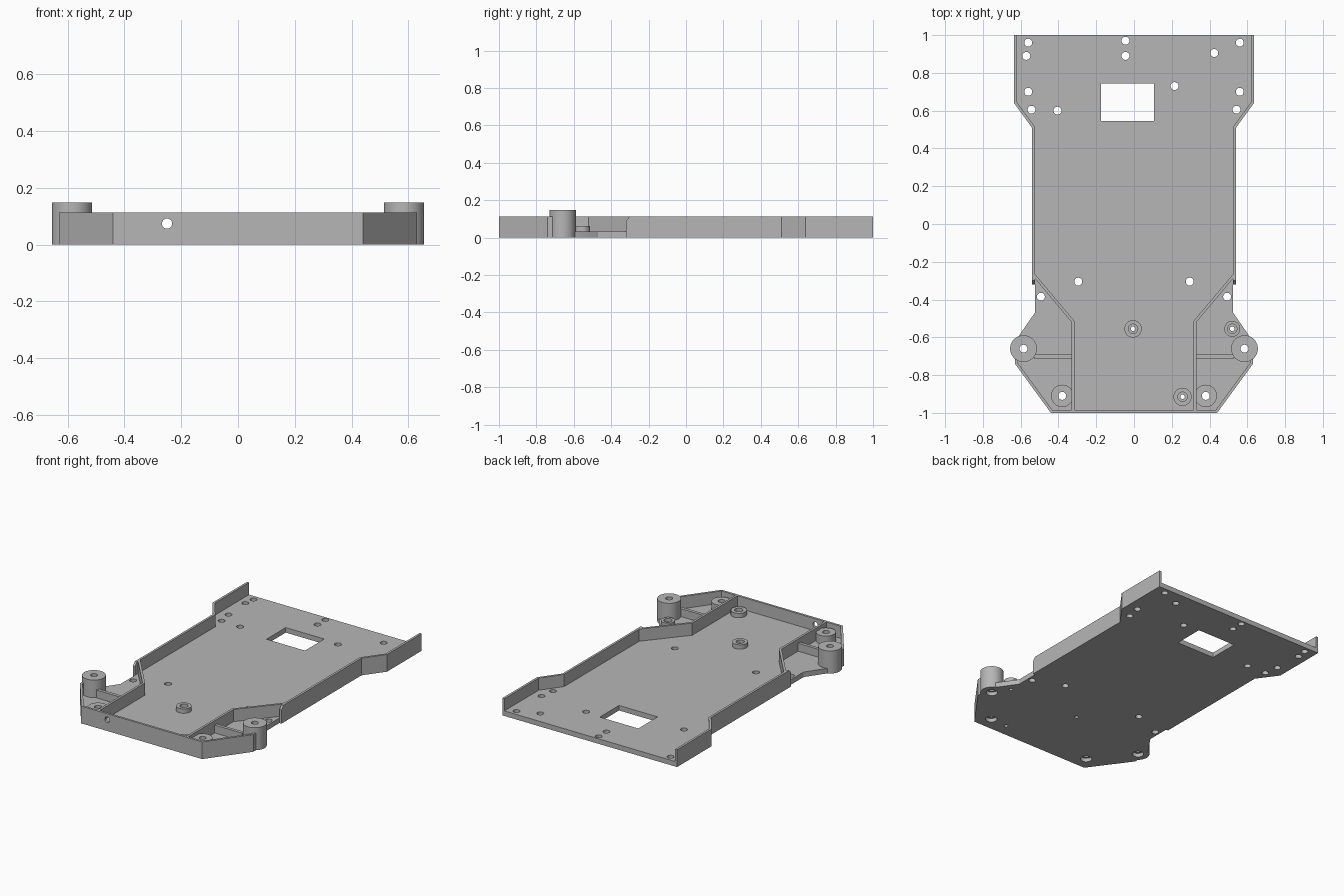
import bpy, bmesh, math
from mathutils import Matrix, Vector

cube = bpy.data.objects.get("Cube")
if cube:
    bpy.data.objects.remove(cube)

FLOOR, WALL_TOP, THICK = 0.033, 0.113, 0.015

grey = bpy.data.materials.new("matte_grey")
grey.use_nodes = True
colour = (0.47, 0.47, 0.47, 1)
grey.diffuse_color = colour
grey.node_tree.nodes["Principled BSDF"].inputs["Base Color"].default_value = colour


def make_object(name, bm):
    bmesh.ops.recalc_face_normals(bm, faces=bm.faces)
    mesh = bpy.data.meshes.new(name)
    bm.to_mesh(mesh)
    bm.free()
    mesh.materials.append(grey)
    obj = bpy.data.objects.new(name, mesh)
    bpy.context.collection.objects.link(obj)
    return obj


def add_cylinder(bm, x, y, r, z0, z1):
    bmesh.ops.create_cone(bm, cap_ends=True, segments=32, radius1=r, radius2=r,
                          depth=z1 - z0, matrix=Matrix.Translation((x, y, (z0 + z1) / 2)))


def add_box(bm, x0, x1, y0, y1, z0, z1):
    mat = Matrix.Translation(((x0 + x1) / 2, (y0 + y1) / 2, (z0 + z1) / 2))
    mat = mat @ Matrix.Diagonal((x1 - x0, y1 - y0, z1 - z0, 1))
    bmesh.ops.create_cube(bm, size=1, matrix=mat)


def prism(name, points, z0, z1):
    bm = bmesh.new()
    face = bm.faces.new([bm.verts.new((x, y, z0)) for x, y in points])
    new = bmesh.ops.extrude_face_region(bm, geom=[face])["geom"]
    bmesh.ops.translate(bm, vec=(0, 0, z1 - z0),
                        verts=[v for v in new if isinstance(v, bmesh.types.BMVert)])
    return make_object(name, bm)


def wall(name, path):
    """Thin upright wall, thickened to the left of its path with mitred corners."""
    pts = [Vector(p) for p in path]
    normals = []
    for a, b in zip(pts, pts[1:]):
        d = (b - a).normalized()
        normals.append(Vector((-d.y, d.x)))
    inner = []
    for i, p in enumerate(pts):
        n1, n2 = normals[max(i - 1, 0)], normals[min(i, len(normals) - 1)]
        m = (n1 + n2).normalized()
        inner.append(p + m * THICK / m.dot(n1))
    return prism(name, pts + inner[::-1], FLOOR, WALL_TOP)


def mirror_x(obj):
    mod = obj.modifiers.new("mirror", "MIRROR")
    mod.use_clip = False
    mod.use_mirror_merge = False


def cut(obj, cutter):
    mod = obj.modifiers.new("cut", "BOOLEAN")
    mod.operation, mod.solver, mod.object = "DIFFERENCE", "EXACT", cutter


# Floor plate
half = [(0.44, -1), (0.63, -0.74), (0.63, -0.70), (0.615, -0.6), (0.525, -0.47),
        (0.525, -0.32), (0.54, -0.32), (0.54, 0.51), (0.635, 0.64), (0.635, 1)]
floor = prism("floor_plate", half + [(-x, y) for x, y in reversed(half)], 0, FLOOR)

# Side walls running into the inner front walls
side = wall("side_walls", [(0.33, -0.985), (0.33, -0.52), (0.54, -0.27),
                           (0.54, 0.51), (0.635, 0.64), (0.635, 1)])
mirror_x(side)

# Chamfered wall ends behind the notches
bm = bmesh.new()
profile = [(-0.32, FLOOR), (-0.26, FLOOR), (-0.26, WALL_TOP), (-0.30, WALL_TOP), (-0.32, 0.09)]
face = bm.faces.new([bm.verts.new((0.525, y, z)) for y, z in profile])
new = bmesh.ops.extrude_face_region(bm, geom=[face])["geom"]
bmesh.ops.translate(bm, vec=(THICK, 0, 0),
                    verts=[v for v in new if isinstance(v, bmesh.types.BMVert)])
ends = make_object("wall_ends", bm)
mirror_x(ends)

# Front wall with its angled corners
front = wall("front_wall", [(-0.63, -0.70), (-0.63, -0.74), (-0.44, -1),
                            (0.44, -1), (0.63, -0.74), (0.63, -0.70)])

# Cross ribs between inner walls and tall posts
bm = bmesh.new()
add_box(bm, 0.33, 0.53, -0.713, -0.692, FLOOR, 0.085)
ribs = make_object("cross_ribs", bm)
mirror_x(ribs)

# Screw posts and small bosses
TALL, SHORT = (0.585, -0.66), (0.38, -0.91)
BOSSES = [(-0.005, -0.555, 0.046), (0.52, -0.555, 0.042), (0.257, -0.915, 0.048)]
posts = []
for name, (x, y), r, z0, top in (("tall_posts", TALL, 0.071, 0, 0.148),
                                 ("short_posts", SHORT, 0.059, FLOOR, 0.09)):
    bm = bmesh.new()
    add_cylinder(bm, x, y, r, z0, top)
    obj = make_object(name, bm)
    mirror_x(obj)
    posts.append(obj)
bm = bmesh.new()
for x, y, r in BOSSES:
    add_cylinder(bm, x, y, r, FLOOR, 0.062)
bosses = make_object("small_bosses", bm)

# Cutters: through holes and window, counterbores, front wall hole
holes = [(-0.57, 0.89), (-0.045, 0.97), (-0.045, 0.89), (0.425, 0.905), (0.215, 0.73),
         (-0.405, 0.6)]
for x, y in ((0.56, 0.96), (0.56, 0.7), (0.543, 0.605), (0.295, -0.305), (0.493, -0.385),
             TALL, SHORT):
    holes += [(x, y), (-x, y)]
bm = bmesh.new()
for x, y in holes:
    add_cylinder(bm, x, y, 0.021, -0.1, 0.3)
for x, y, r in BOSSES:
    add_cylinder(bm, x, y, 0.012, -0.1, 0.3)
add_box(bm, -0.175, 0.105, 0.545, 0.745, -0.1, 0.3)
bores = make_object("bore_cutter", bm)

bm = bmesh.new()
for x, y in (TALL, SHORT):
    for s in (1, -1):
        add_cylinder(bm, s * x, y, 0.035, -0.1, 0.025)
for x, y, r in BOSSES:
    add_cylinder(bm, x, y, 0.025, 0.04, 0.3)
counterbores = make_object("counterbore_cutter", bm)

bm = bmesh.new()
add_cylinder(bm, 0, 0, 0.018, -0.05, 0.05)
bmesh.ops.transform(bm, verts=bm.verts, matrix=Matrix.Translation((-0.25, -1, 0.074))
                    @ Matrix.Rotation(math.pi / 2, 4, "X"))
wall_hole = make_object("wall_hole_cutter", bm)

for obj in [floor, bosses] + posts:
    cut(obj, bores)
    cut(obj, counterbores)
cut(front, wall_hole)
for cutter in (bores, counterbores, wall_hole):
    cutter.hide_render = True

# Bake the cuts, smooth the round surfaces, then drop the cutters
for obj in [floor, side, ends, front, ribs, bosses] + posts:
    bpy.ops.object.select_all(action="DESELECT")
    obj.select_set(True)
    bpy.context.view_layer.objects.active = obj
    for mod in list(obj.modifiers):
        bpy.ops.object.modifier_apply(modifier=mod.name)
    bpy.ops.object.shade_smooth_by_angle(angle=math.radians(30))
for cutter in (bores, counterbores, wall_hole):
    bpy.data.objects.remove(cutter)
